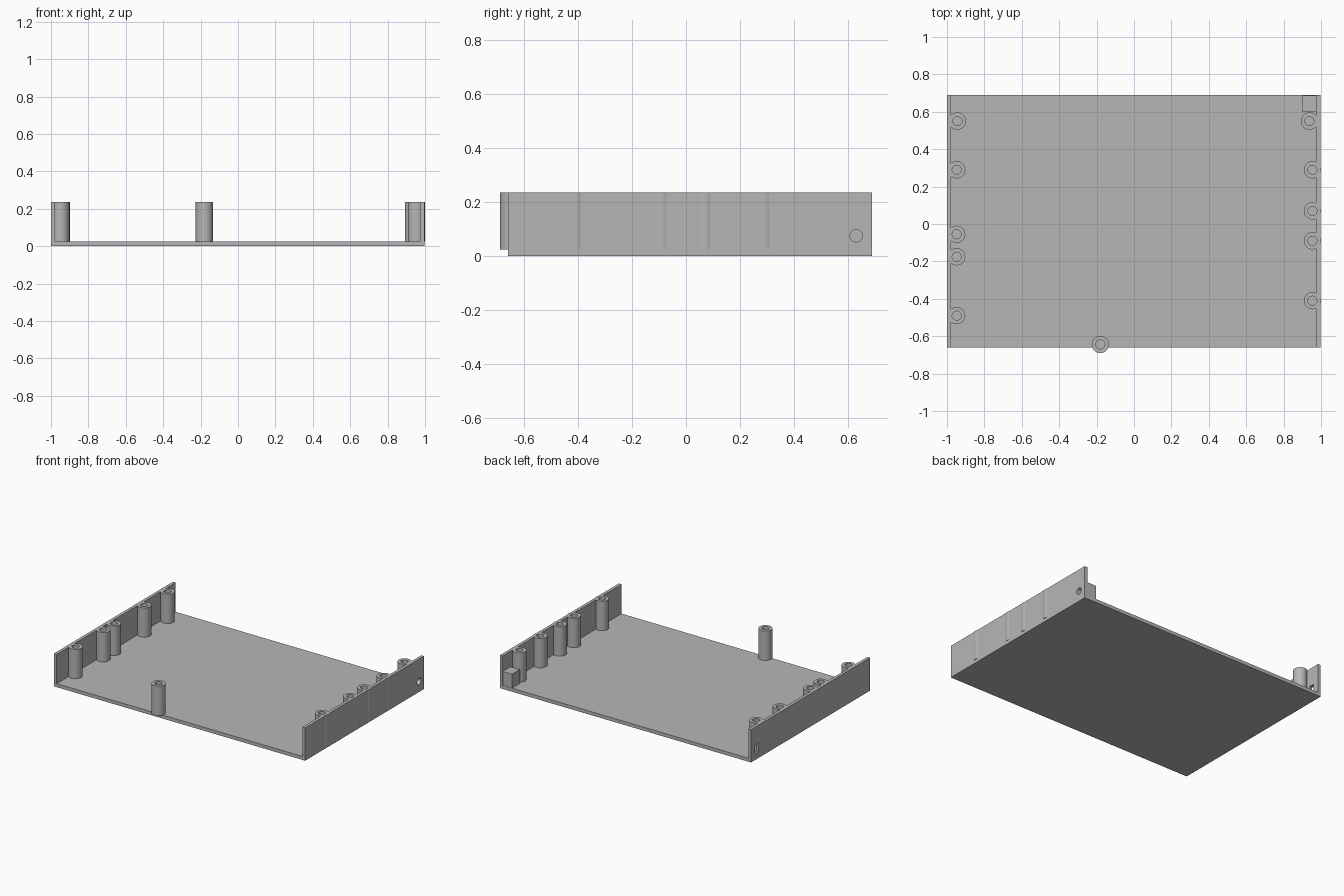
import bpy, bmesh
from math import pi, cos, sin, radians
from mathutils import Matrix, Vector

cube = bpy.data.objects.get("Cube")
if cube:
    bpy.data.objects.remove(cube, do_unlink=True)

FRONT, BACK = -0.66, 0.69
FLOOR, TOP = 0.025, 0.236
POST_R, BORE_R, SIDES = 0.046, 0.024, 40

grey = bpy.data.materials.new("plain grey")
grey.use_nodes = True
grey.diffuse_color = (0.47, 0.47, 0.47, 1)
grey.node_tree.nodes["Principled BSDF"].inputs["Base Color"].default_value = grey.diffuse_color


def add_object(name, bm):
    bmesh.ops.recalc_face_normals(bm, faces=bm.faces)
    mesh = bpy.data.meshes.new(name)
    bm.to_mesh(mesh)
    bm.free()
    mesh.materials.append(grey)
    obj = bpy.data.objects.new(name, mesh)
    bpy.context.collection.objects.link(obj)
    return obj


def box(name, low, high):
    low, high = Vector(low), Vector(high)
    bm = bmesh.new()
    bmesh.ops.create_cube(bm, size=1, matrix=Matrix.Translation((low + high) / 2)
                          @ Matrix.Diagonal((*(high - low), 1)))
    return add_object(name, bm)


def rod(name, centre, radius, depth, turn=0):
    bm = bmesh.new()
    bmesh.ops.create_cone(bm, cap_ends=True, segments=SIDES, radius1=radius, radius2=radius,
                          depth=depth, matrix=Matrix.Translation(centre) @ Matrix.Rotation(turn, 4, "Y"))
    return add_object(name, bm)


def cut(obj, cutter):
    cutter.hide_render = True
    mod = obj.modifiers.new("cut", "BOOLEAN")
    mod.operation, mod.solver, mod.object = "DIFFERENCE", "EXACT", cutter
    bpy.context.view_layer.objects.active = obj
    bpy.ops.object.modifier_apply(modifier=mod.name)
    bpy.data.objects.remove(cutter, do_unlink=True)


def smooth(obj):
    bpy.ops.object.select_all(action="DESELECT")
    obj.select_set(True)
    bpy.context.view_layer.objects.active = obj
    bpy.ops.object.shade_smooth_by_angle(angle=radians(30))


def screw_post(name, x, y):
    # Lathed tube with a blind bore
    rings = [(POST_R, FLOOR - 0.001), (POST_R, TOP), (BORE_R, TOP), (BORE_R, FLOOR + 0.01)]
    bm = bmesh.new()
    loops = [[bm.verts.new((x + r * cos(2 * pi * i / SIDES), y + r * sin(2 * pi * i / SIDES), z))
              for i in range(SIDES)] for r, z in rings]
    for a, b in zip(loops, loops[1:]):
        for i in range(SIDES):
            j = (i + 1) % SIDES
            bm.faces.new((a[i], a[j], b[j], b[i]))
    bm.faces.new(loops[0])
    bm.faces.new(loops[-1])
    smooth(add_object(name, bm))


# Tray: floor and two side walls as one U-shaped section
section = [(-1, 0), (0.996, 0), (0.996, TOP), (0.974, TOP),
           (0.974, FLOOR), (-0.978, FLOOR), (-0.978, TOP), (-1, TOP)]
bm = bmesh.new()
face = bm.faces.new([bm.verts.new((x, FRONT, z)) for x, z in section])
new = bmesh.ops.extrude_face_region(bm, geom=[face])["geom"]
bmesh.ops.translate(bm, vec=(0, BACK - FRONT, 0),
                    verts=[v for v in new if isinstance(v, bmesh.types.BMVert)])
tray = add_object("tray", bm)

# Screw posts along both walls and one on the front edge
left_posts = [(0.938, 0.55), (0.954, 0.29), (0.954, 0.07), (0.954, -0.09), (0.954, -0.41)]
right_posts = [(-0.944, 0.55), (-0.948, 0.29), (-0.948, -0.055), (-0.948, -0.175), (-0.948, -0.49)]
for side, posts in (("left", left_posts), ("right", right_posts)):
    for n, (x, y) in enumerate(posts, 1):
        screw_post(f"{side}_post_{n}", x, y)
        if x > 0.95:
            cut(tray, rod("bore_cutter", (x, y, TOP), BORE_R, 2 * (TOP - FLOOR - 0.01)))
screw_post("front_post", -0.18, -0.644)

# Block in the back corner, with a round hole entering through the wall
block = box("corner_block", (0.9, 0.6, FLOOR - 0.001), (0.98, 0.688, 0.125))
for part in (tray, block):
    cut(part, rod("hole_cutter", (0.98, 0.632, 0.075), 0.023, 0.1, pi / 2))
    smooth(part)

# Small slot through the opposite wall
cut(tray, box("slot_cutter", (-1.1, 0.605, 0.045), (-0.9, 0.645, 0.105)))
smooth(tray)
